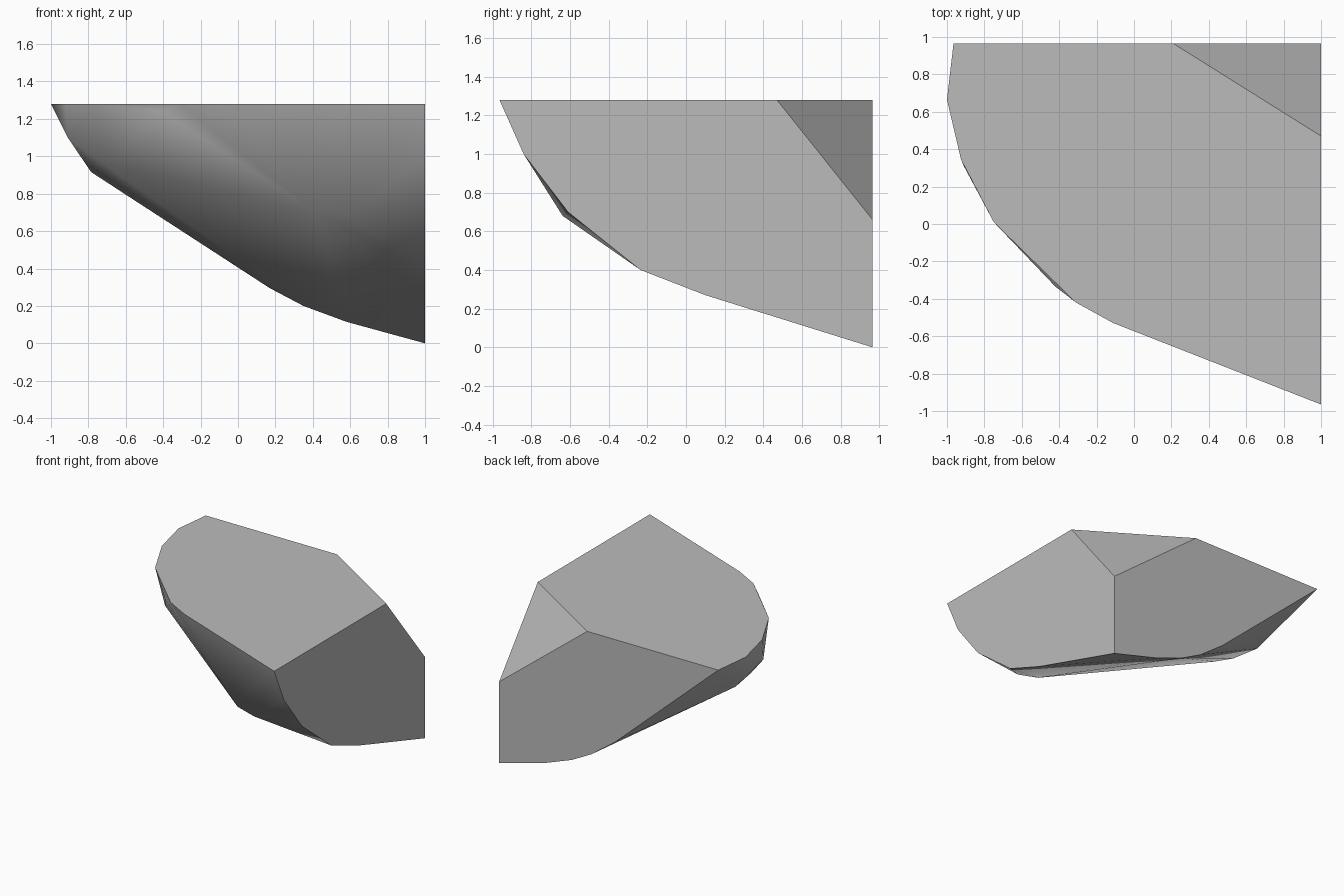
import bpy
import bmesh
from mathutils import Vector

# Remove the default cube only
default_cube = bpy.data.objects.get("Cube")
if default_cube:
    bpy.data.objects.remove(default_cube, do_unlink=True)

TOP, SIDE, BACK = 1.28, 1.0, 0.965


def make_material(name, colour):
    """Flat material with the same colour in viewport and render."""
    material = bpy.data.materials.new(name)
    material.use_nodes = True
    material.diffuse_color = colour
    shader = material.node_tree.nodes["Principled BSDF"]
    shader.inputs["Base Color"].default_value = colour
    shader.inputs["Roughness"].default_value = 0.8
    return material


# Outline of the flat top, as x and y
top_outline = [(-0.965, BACK), (-1, 0.665), (-0.925, 0.345), (-0.75, 0.01),
               (-0.31, -0.42), (-0.11, -0.53), (SIDE, -BACK),
               (SIDE, 0.47), (0.21, BACK)]

# Outline of the flat side below the top, as y and z
side_outline = [(-0.84, 1.0), (-0.61, 0.7), (-0.235, 0.4), (0.1, 0.27),
                (BACK, 0), (BACK, 0.66)]

# Lower edge of the flat back, as x and z
back_outline = [(-0.04, 0.45), (0.17, 0.295), (0.35, 0.2), (0.58, 0.115)]

# Ridge points of the worn, rounded shell
shell_points = [(-0.91, 0.31, 1.1), (-0.785, 0.487, 0.915),
                (-0.755, 0.247, 0.925), (-0.71, 0.08, 0.955),
                (-0.42, -0.335, 1.245), (0.42, -0.605, 0.7),
                (0.59, -0.638, 0.68)]

points = [(x, y, TOP) for x, y in top_outline]
points += [(SIDE, y, z) for y, z in side_outline]
points += [(x, BACK, z) for x, z in back_outline]
points += shell_points

# Wrap the outlines and ridge in one closed convex stone
bm = bmesh.new()
for point in points:
    bm.verts.new(point)
hull = bmesh.ops.convex_hull(bm, input=bm.verts[:])
loose = {v for v in hull["geom_interior"] + hull["geom_unused"]
         if isinstance(v, bmesh.types.BMVert)}
bmesh.ops.delete(bm, geom=list(loose), context="VERTS")
bmesh.ops.recalc_face_normals(bm, faces=bm.faces[:])

# Merge each flat break into a single clean face
bmesh.ops.dissolve_limit(bm, angle_limit=0.01, verts=bm.verts[:],
                         edges=bm.edges[:])
bm.normal_update()

# The chipped corner is the plane through three cut points
chip = [Vector((SIDE, 0.47, TOP)), Vector((0.21, BACK, TOP)),
        Vector((SIDE, BACK, 0.66))]
chip_normal = (chip[1] - chip[0]).cross(chip[2] - chip[0]).normalized()
if chip_normal.z < 0:
    chip_normal.negate()
flat_normals = [Vector((0, 0, 1)), Vector((1, 0, 0)), Vector((0, 1, 0)),
                chip_normal]

# Flat breaks keep crisp borders; the worn shell is smooth
for face in bm.faces:
    is_break = any(face.normal.dot(n) > 0.999 for n in flat_normals)
    face.smooth = not is_break
    if is_break:
        for edge in face.edges:
            edge.smooth = False

mesh = bpy.data.meshes.new("rock_fragment")
bm.to_mesh(mesh)
bm.free()
mesh.materials.append(make_material("stone_grey", (0.5, 0.5, 0.5, 1)))
rock = bpy.data.objects.new("rock_fragment", mesh)
bpy.context.collection.objects.link(rock)
